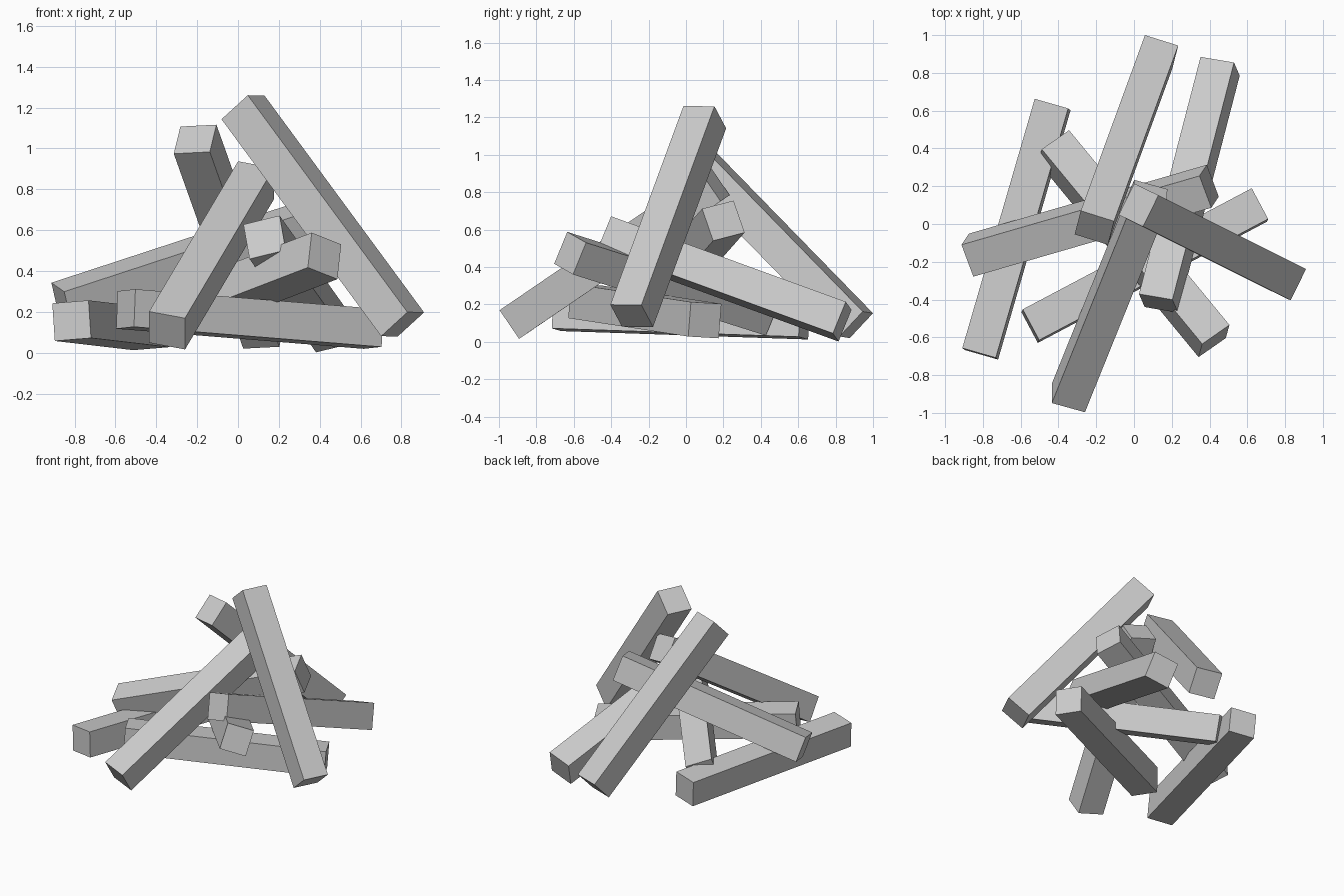
import bpy
from mathutils import Matrix, Vector

if "Cube" in bpy.data.objects:
    bpy.data.objects.remove(bpy.data.objects["Cube"])

WIDTH = 0.185
LENGTH = 1.375


def beam(name, start, end, side):
    """Square beam running between two end centres, rolled so one face follows 'side'."""
    start, end, side = Vector(start), Vector(end), Vector(side)
    axis = (end - start).normalized()
    side = (side - axis * side.dot(axis)).normalized()
    up = axis.cross(side)
    rot = Matrix((side, up, axis)).transposed().to_4x4()
    bpy.ops.mesh.primitive_cube_add(size=1)
    ob = bpy.context.object
    ob.name = name
    ob.matrix_world = (Matrix.Translation((start + end) / 2) @ rot
                       @ Matrix.Diagonal((WIDTH, WIDTH, LENGTH, 1)))
    return ob


# Heap of equal beams: name, end centre, other end centre, direction of one face edge
beams = [
    # beams lying near the ground
    ("left_ground_beam", (-0.815, -0.69, 0.157), (-0.43, 0.635, 0.112), (0.18, -0.055, 0.015)),
    ("cross_ground_beam", (-0.548, -0.54, 0.214), (0.662, 0.10, 0.116), (0.08, -0.165, 0.01)),
    # gently sloping middle beams
    ("back_right_beam", (0.13, -0.42, 0.565), (0.456, 0.835, 0.108), (0.173, -0.035, 0.045)),
    ("left_rising_beam", (-0.863, -0.165, 0.235), (0.398, 0.20, 0.648), (0.06, -0.17, -0.045)),
    ("front_right_beam", (0.424, -0.62, 0.474), (-0.426, 0.412, 0.147), (0.145, 0.09, -0.053)),
    # steep leaning beams
    ("back_leaning_beam", (-0.21, -0.02, 1.045), (0.13, 0.91, 0.091), (0.172, -0.05, 0.005)),
    ("right_leaning_beam", (0.025, 0.10, 1.20), (0.805, -0.29, 0.14), (0.08, 0.165, 0)),
    ("front_leaning_beam", (-0.347, -0.92, 0.109), (0.088, 0.157, 0.844), (0.173, -0.045, -0.03)),
]
for b in beams:
    beam(*b)
